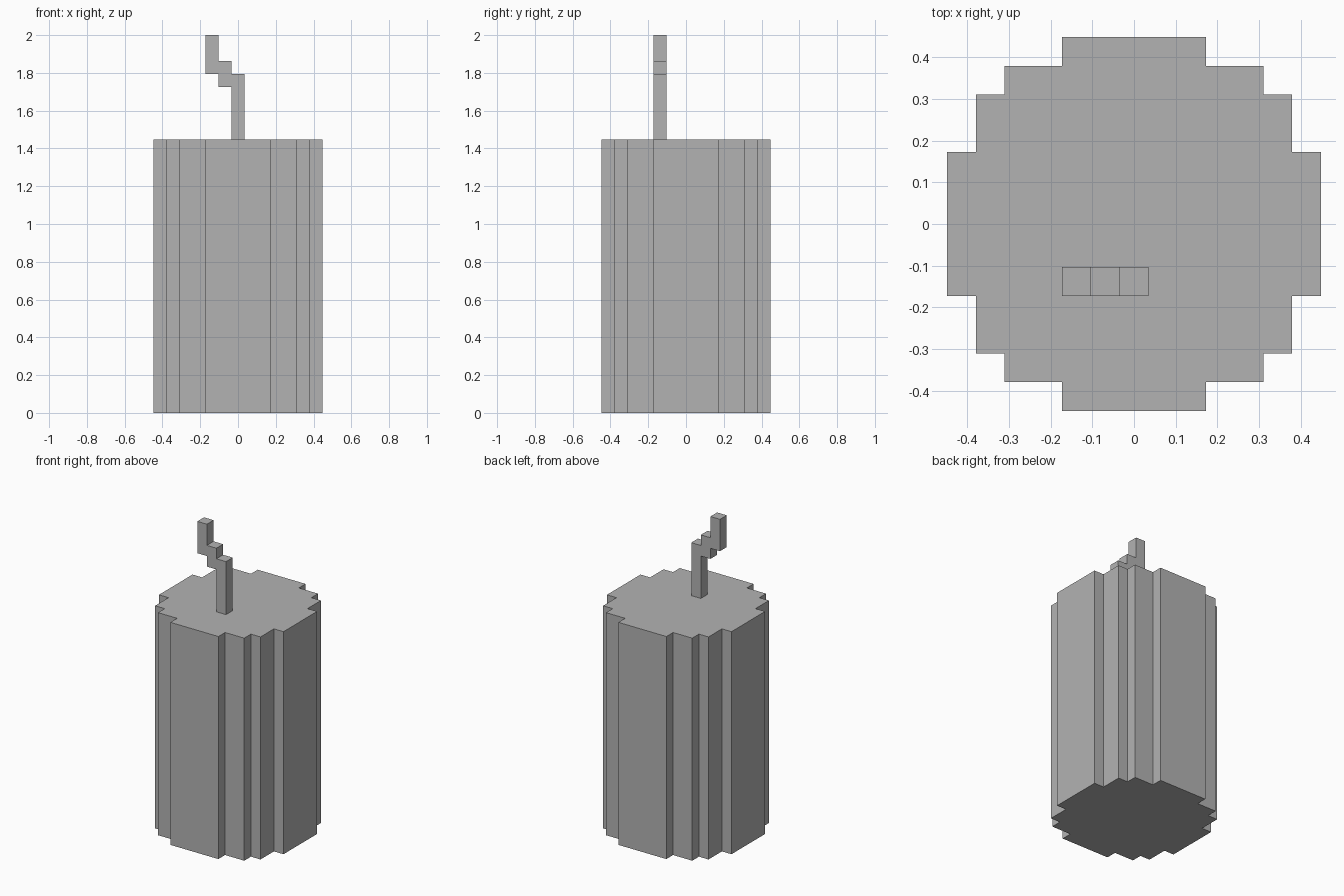
import bpy
import bmesh
from mathutils import Vector

cube = bpy.data.objects.get("Cube")
if cube:
    bpy.data.objects.remove(cube, do_unlink=True)

U = 2 / 29           # one block of the stepped grid
BODY_HEIGHT = 21     # in blocks

grey = bpy.data.materials.new("plain grey")
grey.use_nodes = True
colour = (0.45, 0.45, 0.45, 1)
grey.diffuse_color = colour
grey.node_tree.nodes["Principled BSDF"].inputs["Base Color"].default_value = colour


def extruded(name, outline, direction):
    """Extrude a closed outline, given in blocks, into a solid."""
    bm = bmesh.new()
    face = bm.faces.new([bm.verts.new(Vector(p) * U) for p in outline])
    result = bmesh.ops.extrude_face_region(bm, geom=[face], use_keep_orig=True)
    moved = [v for v in result["geom"] if isinstance(v, bmesh.types.BMVert)]
    bmesh.ops.translate(bm, verts=moved, vec=Vector(direction) * U)
    bmesh.ops.recalc_face_normals(bm, faces=bm.faces)
    mesh = bpy.data.meshes.new(name)
    bm.to_mesh(mesh)
    bm.free()
    mesh.materials.append(grey)
    obj = bpy.data.objects.new(name, mesh)
    bpy.context.collection.objects.link(obj)
    return obj


# Body: a stepped round outline, one quarter turned four times
quarter = [(6.5, -2.5), (6.5, 2.5), (5.5, 2.5), (5.5, 4.5),
           (4.5, 4.5), (4.5, 5.5), (2.5, 5.5)]
outline = []
for turn in range(4):
    outline += [(x, y, 0) for x, y in quarter]
    quarter = [(-y, x) for x, y in quarter]
extruded("candle_body", outline, (0, 0, BODY_HEIGHT))

# Wick: a crooked stepped strip, one block thick
wick = [(-0.5, 0), (0.5, 0), (0.5, 5), (-0.5, 5), (-0.5, 6), (-1.5, 6),
        (-1.5, 8), (-2.5, 8), (-2.5, 5), (-1.5, 5), (-1.5, 4), (-0.5, 4)]
extruded("wick", [(x, -2.5, z + BODY_HEIGHT) for x, z in wick], (0, 1, 0))
